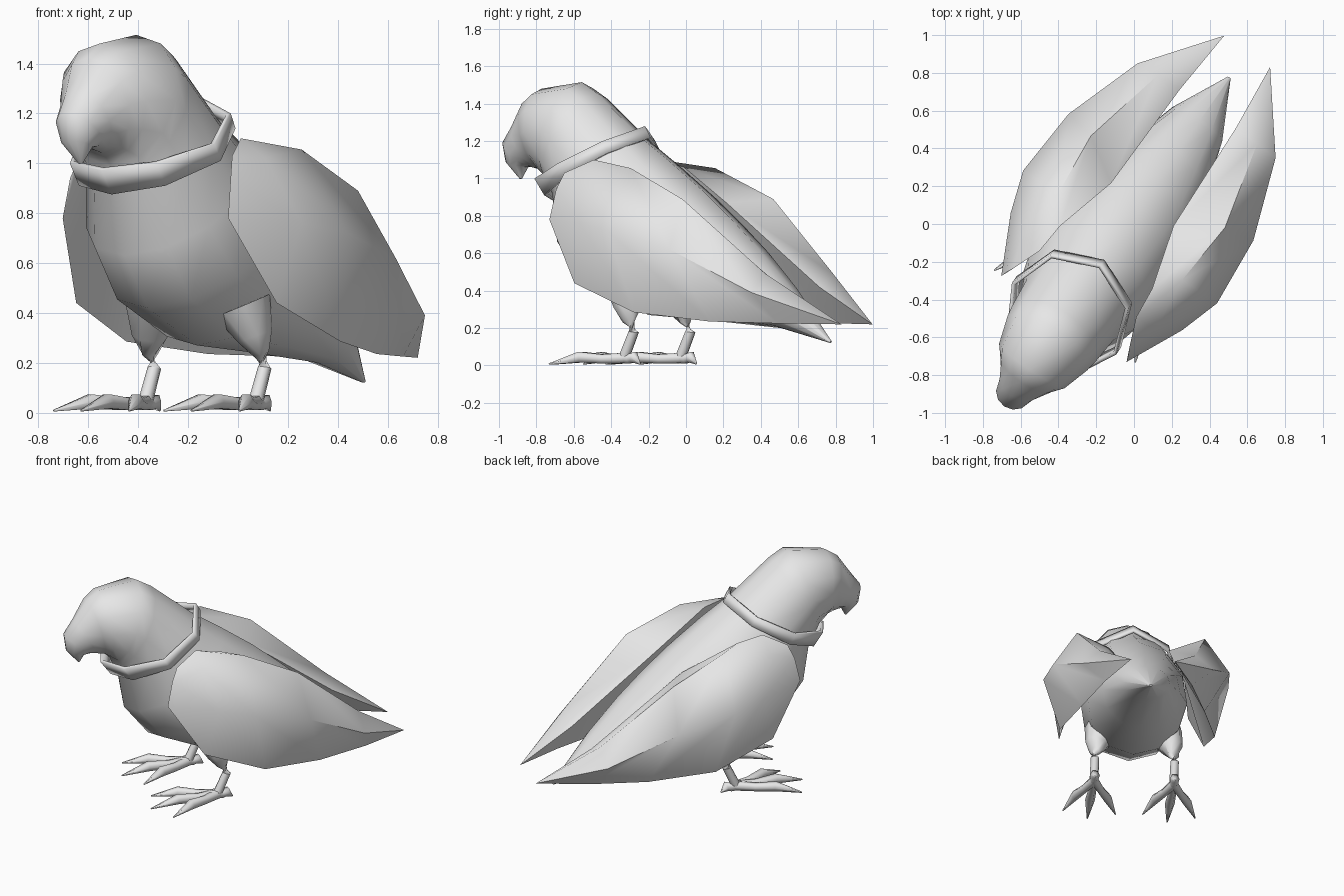
import bpy, bmesh, math
from mathutils import Vector, Matrix

cube = bpy.data.objects.get("Cube")
if cube:
    bpy.data.objects.remove(cube)

grey = bpy.data.materials.new("light_grey")
grey.use_nodes = True
grey.diffuse_color = (0.8, 0.8, 0.8, 1)
grey.node_tree.nodes["Principled BSDF"].inputs["Base Color"].default_value = (0.8, 0.8, 0.8, 1)

# The bird is modelled facing -y, then turned toward its right
TURN = Matrix.Rotation(math.radians(-34.4), 4, "Z") @ Matrix.Translation((-0.022, 0, 0))


def finish(name, bm, angle=50):
    bmesh.ops.remove_doubles(bm, verts=bm.verts, dist=0.0005)
    bmesh.ops.recalc_face_normals(bm, faces=bm.faces)
    bm.transform(TURN)
    mesh = bpy.data.meshes.new(name)
    bm.to_mesh(mesh)
    bm.free()
    mesh.materials.append(grey)
    obj = bpy.data.objects.new(name, mesh)
    bpy.context.collection.objects.link(obj)
    bpy.ops.object.select_all(action="DESELECT")
    obj.select_set(True)
    bpy.context.view_layer.objects.active = obj
    bpy.ops.object.shade_smooth_by_angle(angle=math.radians(angle))
    return obj


def bridge(bm, rings, closed=True, caps=True):
    loops = [[bm.verts.new(p) for p in ring] for ring in rings]
    n = len(loops[0])
    for a, b in zip(loops, loops[1:]):
        for i in range(n if closed else n - 1):
            j = (i + 1) % n
            bm.faces.new((a[i], a[j], b[j], b[i]))
    if caps:
        bm.faces.new(loops[0])
        bm.faces.new(loops[-1])


def section(top, bottom, width, sides=12):
    """Oval ring between a top and a bottom profile point (y, z)."""
    t, b = Vector((0, *top)), Vector((0, *bottom))
    mid, half = (t + b) / 2, (t - b) / 2
    turns = [math.tau * i / sides for i in range(sides)]
    return [mid + half * math.cos(a) + Vector((width * math.sin(a), 0, 0)) for a in turns]


def tube(bm, points, radii, sides=6):
    pts = [Vector(p) for p in points]
    rings = []
    for i, p in enumerate(pts):
        way = (pts[min(i + 1, len(pts) - 1)] - pts[max(i - 1, 0)]).normalized()
        q = way.to_track_quat("Z", "Y")
        rings.append([p + q @ Vector((radii[i] * math.cos(math.tau * k / sides),
                                      radii[i] * math.sin(math.tau * k / sides), 0))
                      for k in range(sides)])
    bridge(bm, rings)


# Hooked beak, head, body and tail in one lofted skin
BODY = [
    ((-1.09, 0.998), (-1.08, 1.00), 0.01),
    ((-1.17, 1.09), (-1.05, 1.06), 0.065),
    ((-1.185, 1.20), (-1.01, 1.06), 0.095),
    ((-1.12, 1.29), (-0.97, 1.05), 0.115),
    ((-1.03, 1.425), (-0.93, 1.04), 0.165),
    ((-0.95, 1.48), (-0.90, 1.02), 0.21),
    ((-0.69, 1.515), (-0.87, 0.99), 0.255),
    ((-0.59, 1.455), (-0.86, 0.96), 0.265),
    ((-0.31, 1.22), (-0.82, 0.90), 0.28),
    ((-0.12, 1.09), (-0.775, 0.63), 0.345),
    ((0.10, 0.93), (-0.61, 0.42), 0.36),
    ((0.27, 0.79), (-0.26, 0.27), 0.335),
    ((0.45, 0.63), (0.15, 0.24), 0.26),
    ((0.65, 0.43), (0.60, 0.20), 0.16),
    ((0.926, 0.13), (0.92, 0.12), 0.01),
]
bm = bmesh.new()
bridge(bm, [section(*s) for s in BODY])
finish("body", bm)

# Eight-sided tilted collar
half_ring = [(0, -0.245, 1.22), (0.25, -0.35, 1.14), (0.335, -0.58, 1.01),
             (0.21, -0.79, 0.91), (0, -0.865, 0.875)]
lower = [Vector(p) for p in half_ring + [(-x, y, z) for x, y, z in half_ring[-2:0:-1]]]
upper = []
for p in lower:
    frontness = max(0, -0.5 - p.y) * 0.1
    upper.append(p + Vector((0, -0.035 - frontness, 0.06 + frontness)))
bm = bmesh.new()
bridge(bm, [lower, upper], caps=False)
collar = finish("collar", bm, 20)
solid = collar.modifiers.new("thickness", "SOLIDIFY")
solid.thickness = 0.02
solid.offset = -1

# Folded wings: rows run front to tip, from the inner top edge to the lower edge
TIP = (0.147, 1.093, 0.22)
WING = [
    [(0.37, -0.55, 1.03), (0.31, -0.40, 1.10), (0.295, -0.23, 1.06),
     (0.20, 0.11, 0.87), (0.18, 0.725, 0.42), TIP],
    [(0.39, -0.59, 0.94), (0.43, -0.40, 1.02), (0.40, -0.10, 1.055),
     (0.43, 0.256, 0.89), (0.32, 0.72, 0.49), TIP],
    [(0.402, -0.625, 0.78), (0.55, -0.32, 0.76), (0.622, -0.098, 0.72),
     (0.593, 0.285, 0.62), (0.443, 0.712, 0.39), TIP],
    [(0.402, -0.625, 0.78), (0.487, -0.405, 0.44), (0.52, 0.0, 0.285),
     (0.41, 0.42, 0.235), (0.29, 0.78, 0.225), TIP],
]
for side, s in (("left", 1), ("right", -1)):
    bm = bmesh.new()
    rows = [[(s * x, y, z) for x, y, z in row] for row in WING]
    bridge(bm, rows, closed=False, caps=False)
    bridge(bm, [rows[0], rows[-1]], closed=False, caps=False)
    bm.faces.new([bm.verts.new(row[0]) for row in rows[:3]])
    bmesh.ops.dissolve_degenerate(bm, edges=bm.edges, dist=0.0005)
    finish(side + "_wing", bm, 60)

# Legs: thigh funnel and bent shank; feet: three front toes and a short hind toe
for side, s in (("left", 1), ("right", -1)):
    hip = 0.268 * s
    bm = bmesh.new()
    tube(bm, [(hip * 0.8, -0.25, 0.43), (hip * 0.95, -0.22, 0.31), (hip, -0.20, 0.24),
              (hip, -0.17, 0.18), (hip, -0.235, 0.04)],
         [0.12, 0.075, 0.036, 0.028, 0.03], 8)
    finish(side + "_leg", bm, 70)

    bm = bmesh.new()
    for spread, length in ((-25, 0.43), (0, 0.46), (25, 0.41), (180, 0.10)):
        a = math.radians(spread)
        step = Vector((math.sin(a), -math.cos(a), 0)) * length
        root = Vector((hip, -0.23, 0.04))
        tube(bm, [root, root + step * 0.3 + Vector((0, 0, -0.005)),
                  root + step * 0.6 + Vector((0, 0, 0.005)),
                  root + step + Vector((0, 0, -0.032))],
             [0.032, 0.028, 0.033, 0.004])
    finish(side + "_foot", bm, 65)
